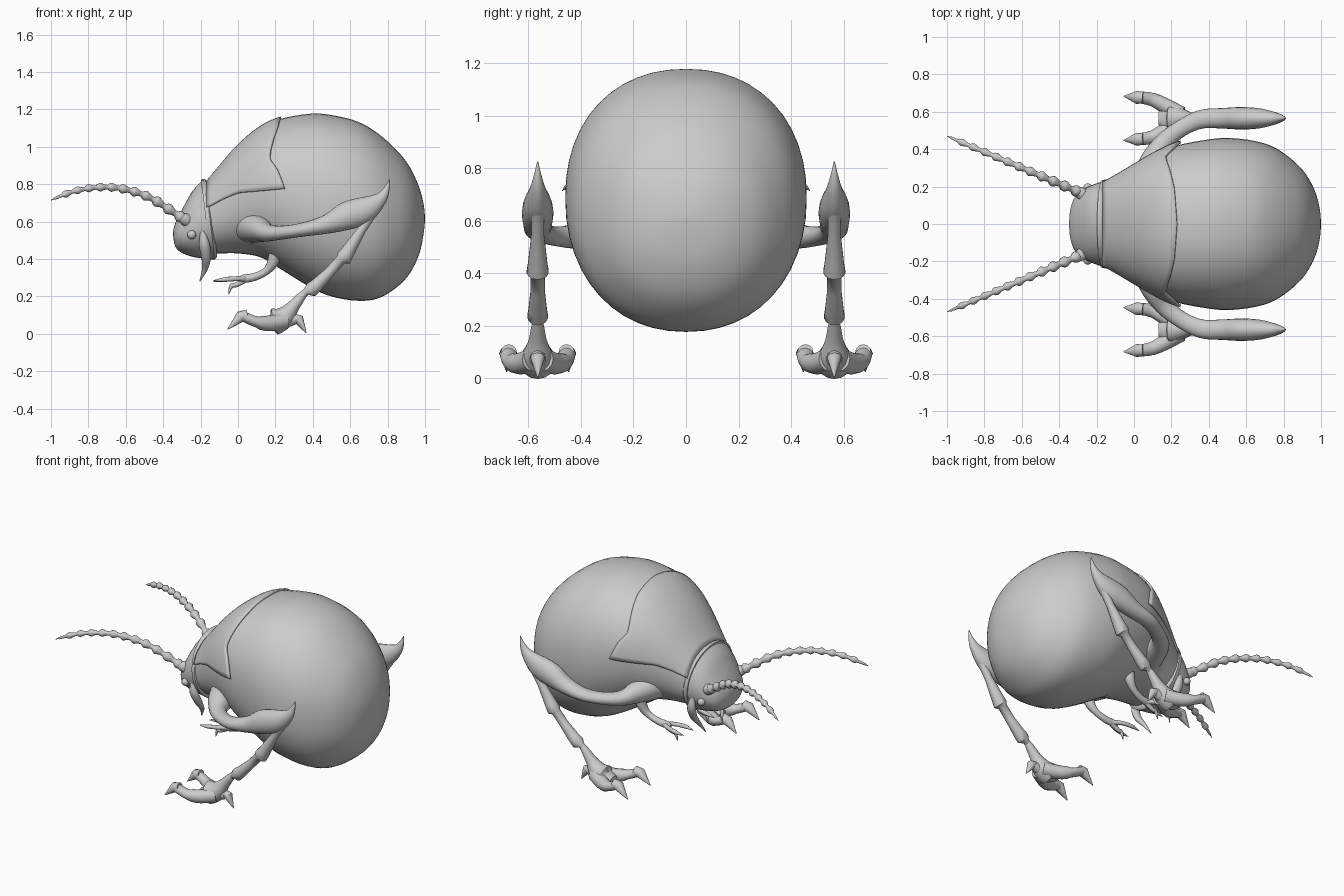
import bpy, bmesh, math
from mathutils import Vector

if "Cube" in bpy.data.objects:
    bpy.data.objects.remove(bpy.data.objects["Cube"])


def lerp(tab, x):
    """Piecewise linear lookup in rows (key, values...)."""
    x = min(max(x, tab[0][0]), tab[-1][0])
    for a, b in zip(tab, tab[1:]):
        if x <= b[0]:
            f = (x - a[0]) / (b[0] - a[0])
            return [p + (q - p) * f for p, q in zip(a, b)][1:]


def smooth(pts, sub=4):
    """Catmull-Rom through rows of numbers."""
    out = []
    for i in range(len(pts) - 1):
        p0, p1, p2, p3 = pts[max(i - 1, 0)], pts[i], pts[i + 1], pts[min(i + 2, len(pts) - 1)]
        for k in range(sub):
            t = k / sub
            out.append([b + .5 * t * (c - a + t * (2*a - 5*b + 4*c - d + t * (3*(b - c) + d - a)))
                        for a, b, c, d in zip(p0, p1, p2, p3)])
    return out + [list(pts[-1])]


def power(v, e):
    """Signed power for superellipse sections."""
    return math.copysign(abs(v) ** e, v)


def finish(name, bm, mirror):
    bmesh.ops.recalc_face_normals(bm, faces=bm.faces)
    me = bpy.data.meshes.new(name)
    bm.to_mesh(me)
    bm.free()
    ob = bpy.data.objects.new(name, me)
    bpy.context.collection.objects.link(ob)
    if mirror:
        m = ob.modifiers.new("mirror", 'MIRROR')
        m.use_axis = (False, True, False)
        m.use_mirror_merge = False
    bpy.ops.object.select_all(action='DESELECT')
    bpy.context.view_layer.objects.active = ob
    ob.select_set(True)
    bpy.ops.object.shade_smooth_by_angle(angle=math.radians(50))
    return ob


def tube(name, pts, n=16, mirror=True, fixed=None, e=1.0):
    """Skin elliptical rings (x, y, z, side radius[, up radius]) along a path."""
    bm = bmesh.new()
    rings = []
    for i, p in enumerate(pts):
        a, b = pts[max(i - 1, 0)], pts[min(i + 1, len(pts) - 1)]
        t = Vector(fixed) if fixed else Vector(b[:3]) - Vector(a[:3])
        t.normalize()
        side = Vector((0, 1, 0))
        side = (side - side.dot(t) * t).normalized()
        up = t.cross(side)
        rs, ru = max(p[3], .002), max(p[-1], .002)
        rings.append([bm.verts.new(Vector(p[:3]) + side * rs * power(math.sin(w), e)
                                   + up * ru * power(math.cos(w), e))
                      for w in (2 * math.pi * k / n for k in range(n))])
    for r, s in zip(rings, rings[1:]):
        for k in range(n):
            bm.faces.new((r[k], r[k - 1], s[k - 1], s[k]))
    bm.faces.new(rings[0])
    bm.faces.new(rings[-1])
    return finish(name, bm, mirror)


# Body: stations of x, top z, bottom z, half width
E = .92
stations = [(-.17, .80, .43, .22), (-.1, .885, .43, .255), (0, 1.0, .43, .31),
            (.12, 1.1, .41, .375), (.23, 1.15, .345, .42), (.385, 1.177, .25, .45),
            (.5, 1.17, .2, .46), (.64, 1.135, .177, .445), (.75, 1.07, .19, .41),
            (.85, .98, .25, .34), (.92, .89, .325, .265), (.97, .78, .43, .17),
            (.993, .69, .54, .08), (1.0, .62, .61, .005)]
dense = smooth(stations, 4)
tube("body", [(x, 0, (a + b) / 2, w, (a - b) / 2) for x, a, b, w in dense], 48, False, (1, 0, 0), E)

# Thorax plate draped over the front of the body
lower = [(-.18, .665), (-.08, .72), (0, .753), (.25, .775)]
rear = [(0, .23), (.3, .215), (.62, .175), (.72, .17), (.83, .21), (1, .25)]
bm = bmesh.new()
NU, NV = 16, 48
grid = []
for i in range(NU + 1):
    row = []
    for j in range(NV + 1):
        v = 2 * j / NV - 1
        x = -.165 + (lerp(rear, abs(v))[0] + .165) * i / NU
        top, bot, w = lerp(dense, x)
        zc, rz = (top + bot) / 2, (top - bot) / 2
        th = v * math.acos(power((lerp(lower, x)[0] - zc) / rz, 1 / E))
        off = .005 + .01 * (i / NU) ** 2 * abs(v) ** 6
        row.append(bm.verts.new((x, (w + off) * power(math.sin(th), E),
                                 zc + (rz + off) * power(math.cos(th), E))))
    grid.append(row)
for i in range(NU):
    for j in range(NV):
        bm.faces.new((grid[i][j], grid[i + 1][j], grid[i + 1][j + 1], grid[i][j + 1]))
plate = finish("thorax_plate", bm, False)
m = plate.modifiers.new("thickness", 'SOLIDIFY')
m.thickness, m.offset = .014, 0

# Head and collar
tube("head", smooth([(-.345, 0, .51, .01, .01), (-.339, 0, .512, .08, .05), (-.315, 0, .525, .145, .09),
                     (-.27, 0, .552, .185, .138), (-.22, 0, .585, .21, .182),
                     (-.165, 0, .61, .228, .212)]), 32, False, (1, 0, .12))
tube("collar", [(-.172, 0, .612, .22, .205), (-.172, 0, .612, .234, .216), (-.15, 0, .612, .238, .217),
                (-.135, 0, .612, .225, .2)], 32, False, (1, 0, .12))

# Eyes and mandibles
bm = bmesh.new()
bmesh.ops.create_uvsphere(bm, u_segments=16, v_segments=10, radius=.024)
bmesh.ops.translate(bm, verts=bm.verts, vec=(-.247, -.193, .53))
finish("eyes", bm, True)
tube("mandibles", smooth([(-.19, -.2, .55, .012, .012), (-.18, -.2, .48, .022, .028),
                          (-.17, -.165, .405, .02, .025), (-.178, -.12, .345, .012, .015),
                          (-.205, -.085, .28, .002, .002)]), 12)

# Segmented antennae
centre = smooth([(-.27, .6), (-.36, .66), (-.47, .728), (-.59, .77), (-.72, .785), (-.87, .765), (-1, .715)], 4)
beads = []
for i in range(12):
    for f, r in ((0, .014), (.25, .016), (.65, .028), (.85, .024)):
        u = (i + f) / 12
        x = -.27 - .73 * u
        z = lerp(centre[::-1], x)[0]
        r *= 1.15 - .5 * u
        beads.append((x, -.16 + .425 * (x + .27), z, r if i < 11 else r * (1 - f)))
beads.append((-1, -.47, .715, .002))
tube("antennae", beads, 12)
tube("antenna_sockets", smooth([(-.24, -.13, .585, .03), (-.27, -.155, .605, .036), (-.3, -.175, .62, .027),
                                (-.315, -.18, .63, .012)], 3), 14)

# Hind legs: thigh with upswept spur, stepped shin, three-clawed foot
tube("hind_thighs", smooth([(.06, -.2, .575, .09, .09), (.11, -.34, .56, .075, .07), (.16, -.435, .54, .052, .046),
                            (.25, -.51, .543, .045, .036), (.36, -.56, .56, .05, .038),
                            (.48, -.565, .588, .055, .052), (.58, -.565, .63, .06, .075),
                            (.68, -.565, .665, .052, .07), (.76, -.565, .72, .03, .036),
                            (.795, -.565, .775, .014, .016), (.81, -.565, .825, .002, .002)]), 20)
tube("hind_shins", [(.71, -.565, .635, .026), (.66, -.565, .555, .024), (.585, -.565, .435, .038),
                    (.565, -.565, .405, .043), (.548, -.565, .395, .028), (.49, -.565, .33, .028),
                    (.42, -.565, .26, .036), (.39, -.565, .235, .04), (.365, -.565, .225, .02),
                    (.335, -.565, .2, .02)], 14)
tube("hind_feet", smooth([(.36, -.565, .222, .018), (.335, -.565, .195, .025), (.29, -.565, .14, .036),
                          (.24, -.565, .085, .06, .045), (.18, -.565, .062, .07, .04),
                          (.13, -.565, .06, .035, .02)]), 16)


def toe(name, pts):
    tube(name, smooth(pts, 3), 12)


for tag, s in (("outer", -1), ("inner", 1)):
    toe(tag + "_toes", [(.25, -.565 + s * .02, .07, .045), (.17, -.565 + s * .065, .056, .042, .034),
                        (.1, -.565 + s * .1, .064, .036, .029), (.03, -.565 + s * .112, .093, .032, .027)])
    tube(tag + "_claws", [(.05, -.565 + s * .11, .1, .03), (.015, -.565 + s * .112, .093, .035, .031),
                          (-.055, -.565 + s * .118, .025, .002)], 12)
toe("back_toes", [(.2, -.565, .065, .04, .035), (.26, -.565, .068, .034), (.31, -.565, .082, .028)])
tube("back_claws", [(.295, -.565, .088, .022), (.325, -.565, .078, .028), (.365, -.565, .004, .002)], 12)

# Small front legs with three slim fingers
tube("front_legs", smooth([(.2, -.19, .43, .036), (.185, -.185, .38, .03), (.15, -.175, .335, .021),
                           (.09, -.165, .305, .021), (.03, -.16, .295, .022), (.0, -.16, .29, .012)]), 12)
for i, (dy, mz, tx, tz) in enumerate(((-.05, .295, -.13, .285), (.05, .295, -.13, .28), (0, .262, -.05, .212))):
    y = -.16
    tube("front_finger_%d" % (i + 1),
         smooth([(.05, y, .295, .016), (-.01, y + dy * .7, mz, .013),
                 (tx * .5 - .01, y + dy, mz - .005, .012), (tx, y + dy, tz, .002)], 3), 10)
